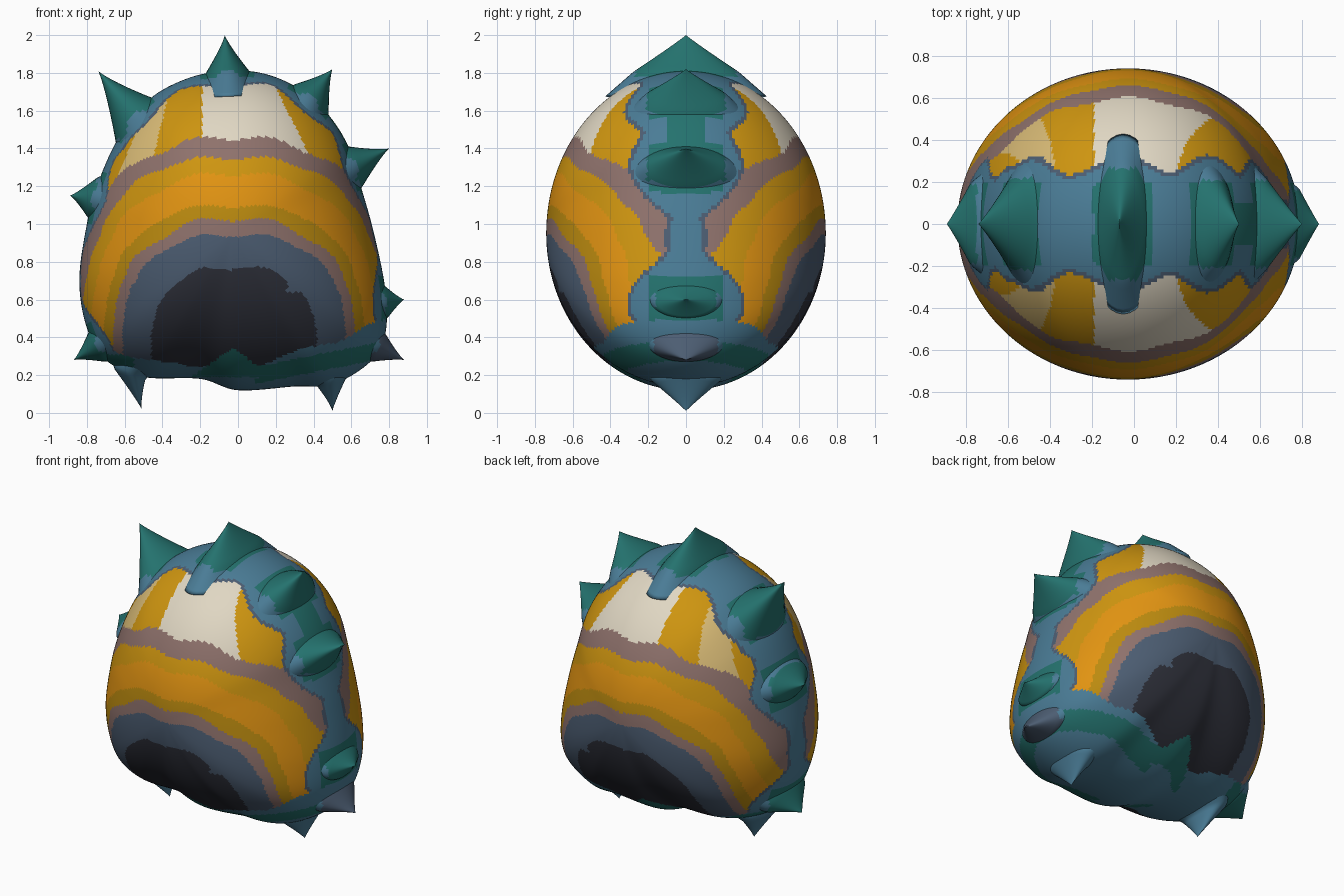
import bpy, bmesh, math
from mathutils import Vector

cube = bpy.data.objects.get("Cube")
if cube:
    bpy.data.objects.remove(cube, do_unlink=True)

# ---------- colours ----------
PALETTE = {
    "teal": (36, 114, 110), "blue": (74, 124, 150), "slate": (76, 93, 114),
    "charcoal": (47, 49, 59), "mauve": (143, 114, 108), "gold": (206, 149, 16),
    "dark_gold": (188, 139, 15), "orange": (226, 148, 18),
    "cream": (224, 215, 195), "tan": (217, 187, 118),
}
NAMES = list(PALETTE)


def linear(c):
    c /= 255
    return c / 12.92 if c < 0.04 else ((c + 0.055) / 1.055) ** 2.4


MATS = []
for name, rgb in PALETTE.items():
    mat = bpy.data.materials.new(name)
    col = (*map(linear, rgb), 1)
    mat.use_nodes = True
    mat.diffuse_color = col
    bsdf = mat.node_tree.nodes["Principled BSDF"]
    bsdf.inputs["Base Color"].default_value = col
    bsdf.inputs["Roughness"].default_value = 0.7
    MATS.append(mat)

# ---------- layout: rim outline and spikes, as (x, z) ----------
CENTRE = Vector((-0.03, 0.95))
DEPTH = 0.74
OUTLINE = [(-0.07, 1.81), (0.12, 1.8), (0.3, 1.73), (0.46, 1.6), (0.58, 1.42),
           (0.65, 1.2), (0.72, 0.95), (0.78, 0.65), (0.78, 0.42), (0.7, 0.27),
           (0.5, 0.15), (0.3, 0.14), (0, 0.12), (-0.2, 0.18), (-0.5, 0.19),
           (-0.7, 0.28), (-0.8, 0.45), (-0.84, 0.7), (-0.8, 1.0), (-0.74, 1.22),
           (-0.63, 1.46), (-0.47, 1.66), (-0.27, 1.77)]
# name: tip, base edge, base edge, half depth, colour
SPIKES = {
    "top_spike": ((-0.07, 2.0), (-0.17, 1.8), (0.06, 1.81), 0.28, "teal"),
    "upper_right_spike": ((-0.74, 1.81), (-0.65, 1.45), (-0.46, 1.67), 0.23, "teal"),
    "middle_right_spike": ((-0.89, 1.15), (-0.8, 1.04), (-0.74, 1.25), 0.2, "teal"),
    "lower_right_spike": ((-0.87, 0.28), (-0.79, 0.43), (-0.7, 0.27), 0.2, "teal"),
    "bottom_right_spike": ((-0.51, 0.02), (-0.66, 0.24), (-0.49, 0.18), 0.18, "blue"),
    "bottom_left_spike": ((0.5, 0.01), (0.42, 0.14), (0.58, 0.2), 0.18, "blue"),
    "lower_left_spike": ((0.88, 0.28), (0.7, 0.27), (0.78, 0.42), 0.18, "slate"),
    "side_left_spike": ((0.88, 0.6), (0.79, 0.5), (0.78, 0.67), 0.17, "teal"),
    "middle_left_spike": ((0.8, 1.4), (0.66, 1.2), (0.59, 1.41), 0.22, "teal"),
    "upper_left_spike": ((0.5, 1.82), (0.48, 1.6), (0.3, 1.74), 0.22, "teal"),
}
BASES = [(Vector(a) + Vector(b)) / 2 for _, a, b, _, _ in SPIKES.values()]


def clamp(v):
    return max(0.0, min(1.0, v))


def smooth_loop(points, steps):
    """Closed smooth curve through the points."""
    pts, out = [Vector(p) for p in points], []
    n = len(pts)
    for i in range(n):
        a, b, c, d = (pts[(i + k) % n] for k in (-1, 0, 1, 2))
        for s in range(steps):
            t = s / steps
            out.append(b + 0.5 * t * (c - a + t * (2 * a - 5 * b + 4 * c - d
                                                   + t * (3 * (b - c) + d - a))))
    return out


def loft(name, rings, start, end, colour_rule):
    """Skin closed rings, cap both ends to points, colour each face by rule."""
    bm = bmesh.new()
    loops = [[bm.verts.new(p) for p in ring] for ring in rings]
    n = len(loops[0])
    first, last = bm.verts.new(start), bm.verts.new(end)
    for j in range(n):
        k = (j + 1) % n
        for low, high in zip(loops, loops[1:]):
            bm.faces.new((low[j], low[k], high[k], high[j]))
        bm.faces.new((first, loops[0][k], loops[0][j]))
        bm.faces.new((last, loops[-1][j], loops[-1][k]))
    bmesh.ops.recalc_face_normals(bm, faces=bm.faces)
    for f in bm.faces:
        f.smooth = True
        f.material_index = NAMES.index(colour_rule(f.calc_center_median()))
    mesh = bpy.data.meshes.new(name)
    bm.to_mesh(mesh)
    bm.free()
    for m in MATS:
        mesh.materials.append(m)
    obj = bpy.data.objects.new(name, mesh)
    bpy.context.collection.objects.link(obj)
    return obj


# ---------- shell colours ----------
# arches from the inside out: half width, height above the springing line
ARCHES = [("charcoal", 0.44, 0.42), ("slate", 0.59, 0.6), ("mauve", 0.64, 0.67),
          ("dark_gold", 0.69, 0.75), ("orange", 0.76, 0.91),
          ("gold", 0.81, 1.01), ("mauve", 0.88, 1.1)]


def shell_colour(p):
    x, y, z = p.x, abs(p.y), p.z
    wob = 0.012 * math.sin(17 * x + 2) + 0.008 * math.sin(29 * z)
    # underside
    floor = 0.25 + 0.34 * max(0, x - 0.1) + 0.3 * max(0, -x - 0.4) + wob
    if z > 0.19 and abs(x + 0.03) < (0.345 - z) * 1.4:
        return "teal"
    if z < floor:
        strip = 0.1 < x < 0.75 and abs(z - 0.2 - 0.2 * (x - 0.1)) < 0.045
        return "teal" if strip or (x < -0.55 and z < 0.31) else "blue"
    # ridge band, widening at the spikes
    near = min((Vector((x, z)) - b).length for b in BASES)
    base = 0.07 + 0.14 * clamp((z - 1.2) / 0.2)
    rim = base + (0.3 - base) * clamp(1.25 - near / 0.22) + wob
    if y < rim:
        seam = x > 0.3 and 1.3 < z < 1.75 and y < 0.1
        return "teal" if seam or (near < 0.14 and y < 0.2) else "blue"
    if y < rim + 0.025:
        return "slate"
    # arches
    u, v = abs(x + 0.02), max(0, z - 0.35 + wob)
    for colour, w, h in ARCHES:
        if (u / w) ** 2.5 + (v / h) ** 2.5 < 1:
            notch = colour == "charcoal" and x > 0.27 - (0.7 - z) * 0.3 and z > 0.64
            return "slate" if notch else colour
    # crown stripes
    if -0.19 < x < 0.18 + (1.76 - z) * 0.5:
        return "cream"
    inner = -0.36 - (1.72 - z) * 0.24
    outer = -0.47 - (1.65 - z) * 0.42
    return "tan" if outer < x < inner else "gold"


# ---------- shell ----------
rim_curve = smooth_loop(OUTLINE, 12)
ROWS = 140
rings = []
for i in range(1, ROWS):
    a = math.pi * i / ROWS
    ring = [CENTRE + (q - CENTRE) * math.sin(a) for q in rim_curve]
    rings.append([(q.x, -DEPTH * math.cos(a), q.y) for q in ring])
loft("shell", rings, (CENTRE.x, -DEPTH, CENTRE.y), (CENTRE.x, DEPTH, CENTRE.y),
     shell_colour)


# ---------- spikes: flared cones rooted inside the shell ----------
def spike(name, tip, a, b, depth, colour):
    tip, a, b = Vector(tip), Vector(a), Vector(b)
    mid, half = (a + b) / 2, (a - b) / 2
    axis = tip - mid
    inward = (CENTRE - mid).normalized() * 0.13
    rings = []
    for i in range(20):
        s = -0.5 + 1.48 * i / 19
        centre = mid + (axis * s if s > 0 else inward * (-2 * s))
        w, d = (1 - s) ** 1.2, depth * (1 - s) ** 1.05
        ring = []
        for k in range(40):
            t = math.tau * k / 40
            q = centre + half * w * math.cos(t)
            ring.append((q.x, d * math.sin(t), q.y))
        rings.append(ring)
    root = mid + inward

    def rule(p):
        s = (Vector((p.x, p.z)) - mid).dot(axis) / axis.length_squared
        return colour if s > -0.15 and abs(p.y) < depth * 0.95 else "blue"

    loft(name, rings, (root.x, 0, root.y), (tip.x, 0, tip.y), rule)


for name, spec in SPIKES.items():
    spike(name, *spec)
